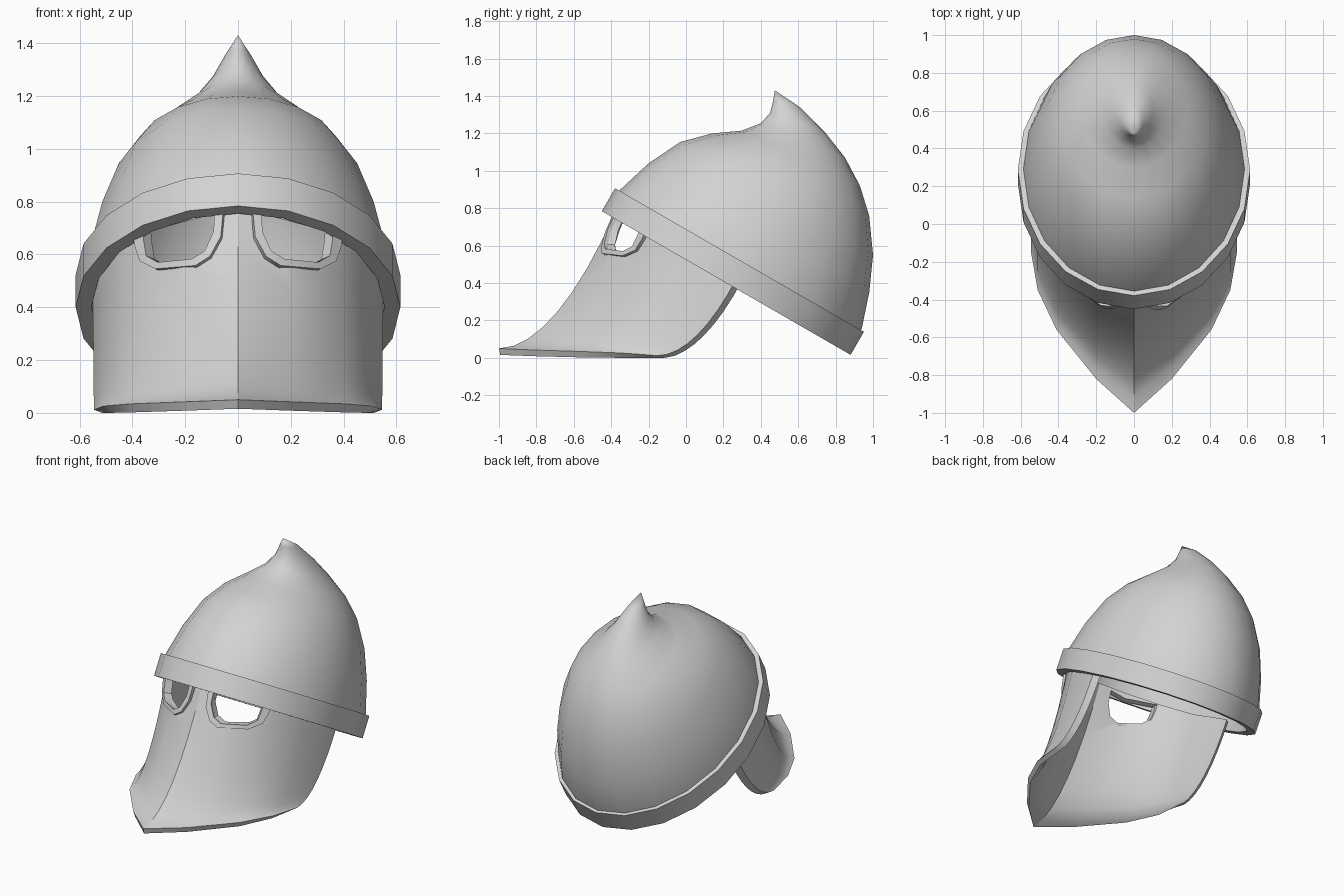
import bpy, bmesh
from math import sin, cos, pi, radians
from mathutils import Vector
from mathutils.bvhtree import BVHTree

old = bpy.data.objects.get("Cube")
if old:
    bpy.data.objects.remove(old, do_unlink=True)

steel = bpy.data.materials.new("grey_steel")
steel.use_nodes = True
GREY = (0.65, 0.65, 0.65, 1)
steel.diffuse_color = GREY
steel.node_tree.nodes["Principled BSDF"].inputs["Base Color"].default_value = GREY

SEGMENTS = 20
TILT = radians(30)


def tilted(x, u, w):
    """Helmet coordinates (side, back, up), leaning back by the tilt."""
    return Vector((x, 0.215 + u * cos(TILT) + w * sin(TILT),
                   0.40 - u * sin(TILT) + w * cos(TILT)))


def make_object(name, verts, faces):
    mesh = bpy.data.meshes.new(name)
    mesh.from_pydata(verts, [], faces)
    bm = bmesh.new()
    bm.from_mesh(mesh)
    bmesh.ops.remove_doubles(bm, verts=bm.verts, dist=0.0005)
    bm.to_mesh(mesh)
    bm.free()
    obj = bpy.data.objects.new(name, mesh)
    mesh.materials.append(steel)
    bpy.context.collection.objects.link(obj)
    return obj


def loft(name, rows, closed):
    """Skin equal rows of points with quads."""
    n = len(rows[0])
    faces = []
    for r in range(len(rows) - 1):
        for i in range(n if closed else n - 1):
            k = (i + 1) % n
            faces.append((r * n + i, r * n + k, (r + 1) * n + k, (r + 1) * n + i))
    return make_object(name, [p for row in rows for p in row], faces)


def select_only(obj):
    bpy.ops.object.select_all(action='DESELECT')
    obj.select_set(True)
    bpy.context.view_layer.objects.active = obj


def apply_modifier(obj, kind, **settings):
    mod = obj.modifiers.new(kind.title(), kind)
    for key, value in settings.items():
        setattr(mod, key, value)
    select_only(obj)
    bpy.ops.object.modifier_apply(modifier=mod.name)


def smooth(obj, angle):
    select_only(obj)
    bpy.ops.object.shade_smooth_by_angle(angle=radians(angle))


def ring(half_width, front, back):
    """Oval whose front and back ends are given as (u, w)."""
    (fu, fw), (bu, bw) = front, back
    points = []
    for i in range(SEGMENTS):
        a = 2 * pi * i / SEGMENTS
        k = (1 + sin(a)) / 2
        points.append(tilted(half_width * cos(a), fu + (bu - fu) * k, fw + (bw - fw) * k))
    return points


# Dome, drawn up into a forward-leaning point
dome = loft("dome", [ring(*r) for r in (
    (0.590, (-0.745, 0.07), (0.752, 0.07)),
    (0.585, (-0.740, 0.15), (0.750, 0.15)),
    (0.540, (-0.680, 0.345), (0.687, 0.34)),
    (0.475, (-0.590, 0.53), (0.605, 0.522)),
    (0.390, (-0.465, 0.655), (0.482, 0.694)),
    (0.290, (-0.334, 0.748), (0.359, 0.808)),
    (0.175, (-0.267, 0.833), (0.215, 0.898)),
    (0.100, (-0.251, 0.905), (0.05, 0.964)),
    (0.047, (-0.270, 0.970), (-0.128, 1.011)),
    (0.000, (-0.290, 1.022), (-0.29, 1.022)))], True)
apply_modifier(dome, 'SOLIDIFY', thickness=0.025, offset=-1)
smooth(dome, 40)

# Brow band around the rim
OUTER, INNER = (0.615, 0.768), (0.555, 0.71)
profile = [(OUTER, 0), (OUTER, 0.142), (INNER, 0.142), (INNER, 0), (OUTER, 0)]
band = loft("brow_band", [ring(s[0], (-s[1], w), (s[1], w)) for s, w in profile], True)
smooth(band, 40)

# Visor, flaring from the band to a pointed lower edge
LOWER_EDGE = [(0, -1, 0.05), (0.2, -0.82, 0.042), (0.41, -0.56, 0.034),
              (0.51, -0.35, 0.026), (0.545, -0.15, 0.012)]
TOP_ANGLES = [0, 22, 45, 68, 93]
STEPS = 8


def visor_point(column, p):
    side = -1 if column < 0 else 1
    x, y, z = LOWER_EDGE[abs(column)]
    a = radians(TOP_ANGLES[abs(column)])
    top = tilted(0.55 * sin(a), -0.705 * cos(a), 0.05)
    return Vector((side * (x + (top.x - x) * p), y + (top.y - y) * p,
                   z + (top.z - z) * p ** 1.9))


visor = loft("visor", [[visor_point(c, j / STEPS) for c in range(-4, 5)]
                       for j in range(STEPS + 1)], False)
bm = bmesh.new()
bm.from_mesh(visor.data)
surface = BVHTree.FromBMesh(bm)
bm.free()
outer_count = len(visor.data.vertices)
apply_modifier(visor, 'SOLIDIFY', thickness=0.035, offset=-1)
for i, v in enumerate(visor.data.vertices):
    # Bevel the rear edge and keep the lower edge on the ground
    if i >= outer_count and (i - outer_count) % 9 in (0, 8):
        v.co.y += 0.03
    v.co.z = max(v.co.z, 0)

# Eye openings with raised rims
EYE_OUTER = [(0.05, 0.765), (0.06, 0.66), (0.10, 0.585), (0.155, 0.55),
             (0.30, 0.54), (0.36, 0.57), (0.38, 0.63), (0.382, 0.67)]
EYE_INNER = [(0.085, 0.755), (0.087, 0.68), (0.12, 0.605), (0.17, 0.575),
             (0.29, 0.565), (0.335, 0.59), (0.345, 0.65), (0.347, 0.685)]


def on_visor(x, z, lift):
    """Point of the visor seen straight from the front, raised along its normal."""
    location, normal, *_ = surface.ray_cast(Vector((x, -2, z)), Vector((0, 1, 0)))
    return location + normal * lift


for side, label in ((1, "left"), (-1, "right")):
    n = len(EYE_INNER)
    verts = [(side * x, y, z) for y in (-0.9, 0) for x, z in EYE_INNER]
    faces = [list(range(n)), list(range(n, 2 * n))]
    faces += [(i, (i + 1) % n, n + (i + 1) % n, n + i) for i in range(n)]
    cutter = make_object("eye_cutter", verts, faces)
    cutter.hide_render = True
    bm = bmesh.new()
    bm.from_mesh(cutter.data)
    bmesh.ops.recalc_face_normals(bm, faces=bm.faces)
    bm.to_mesh(cutter.data)
    bm.free()
    apply_modifier(visor, 'BOOLEAN', object=cutter, operation='DIFFERENCE', solver='EXACT')
    bpy.data.objects.remove(cutter, do_unlink=True)

    loops = [(EYE_OUTER, -0.01), (EYE_OUTER, 0.02), (EYE_INNER, 0.02),
             (EYE_INNER, -0.03), (EYE_OUTER, -0.01)]
    rim = loft(label + "_eye_rim", [[on_visor(side * x, z, lift) for x, z in path]
                                    for path, lift in loops], False)
    bm = bmesh.new()
    bm.from_mesh(rim.data)
    bmesh.ops.holes_fill(bm, edges=bm.edges)
    bmesh.ops.recalc_face_normals(bm, faces=bm.faces)
    bm.to_mesh(rim.data)
    bm.free()
    smooth(rim, 40)

# Smooth cheeks with a crisp centre ridge
smooth(visor, 35)
for e in visor.data.edges:
    if all(abs(visor.data.vertices[i].co.x) < 0.001 for i in e.vertices):
        e.use_edge_sharp = True
